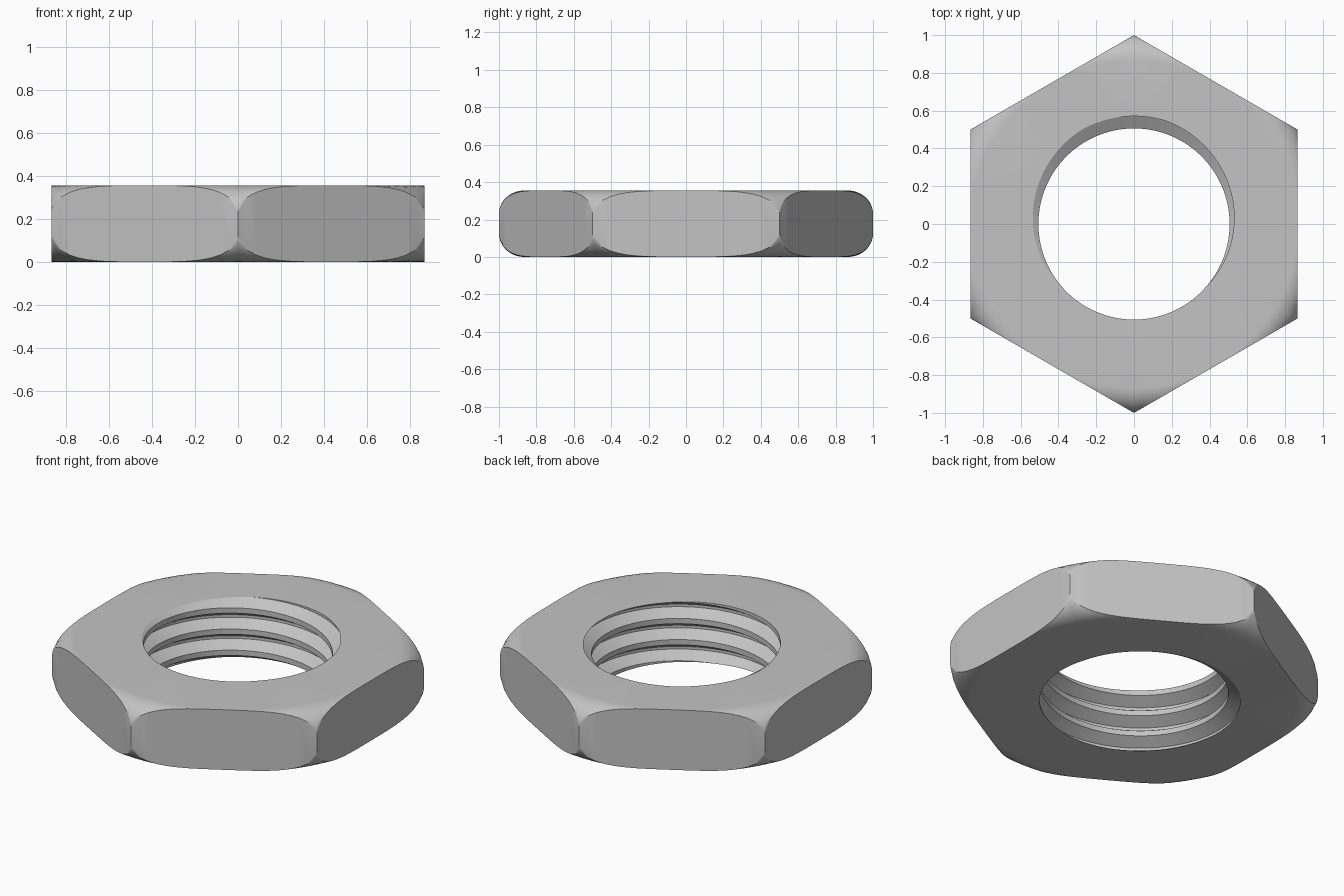
import bpy
import bmesh
from math import sin, cos, pi, sqrt, radians

old = bpy.data.objects.get("Cube")
if old:
    bpy.data.objects.remove(old, do_unlink=True)

HEIGHT = 0.355
FLAT = sqrt(3) / 2          # centre to flat side
ROUND_START = 0.865         # radius where the rounded corners begin
ROUND_W, ROUND_H = 0.135, 0.125
STEPS = 144                 # divisions around
PITCH = 0.125
CREST, ROOT = 0.506, 0.571
ROOT_ANGLE = radians(95)    # where the groove meets the top face

bm = bmesh.new()


def polar(radius, angle, z):
    return bm.verts.new((radius * cos(angle), radius * sin(angle), z))


# Helical thread surface, longer than the nut: one profile swept upward
profile = [(-1 / 16, ROOT), (1 / 16, ROOT), (3 / 8, CREST), (5 / 8, CREST)]
first, last = -5 * STEPS, 2 * STEPS
rows = {}
for j in range(first, last):
    turn = j / STEPS
    rows[j] = [polar(r, ROOT_ANGLE + turn * 2 * pi, HEIGHT + (turn + f) * PITCH)
               for f, r in profile]
for j in range(first, last - STEPS - 1):
    a = rows[j] + [rows[j + STEPS][0]]
    b = rows[j + 1] + [rows[j + 1 + STEPS][0]]
    for k in range(len(profile)):
        bm.faces.new((a[k], b[k], b[k + 1], a[k + 1]))

# Trim the thread flush with the top and bottom
for z, direction in ((HEIGHT, 1), (0, -1)):
    geom = bm.verts[:] + bm.edges[:] + bm.faces[:]
    bmesh.ops.bisect_plane(bm, geom=geom, dist=1e-6, plane_co=(0, 0, z),
                           plane_no=(0, 0, direction), clear_outer=True)
bmesh.ops.delete(bm, geom=[v for v in bm.verts if not v.link_faces],
                 context='VERTS')


# Hexagonal outside with turned, rounded corners
def outside_column(angle):
    sector = (angle + pi / 6) % (pi / 3) - pi / 6
    reach = FLAT / cos(sector) - ROUND_START
    curve = []
    for i in range(11):
        d = reach * sin(i / 10 * pi / 2)
        drop = ROUND_H * (1 - sqrt(max(0, 1 - (d / ROUND_W) ** 2)))
        curve.append((ROUND_START + d, drop))
    upper = [polar(r, angle, HEIGHT - d) for r, d in curve]
    lower = [polar(r, angle, d) for r, d in reversed(curve)]
    return upper + lower


columns = [outside_column(2 * pi * i / STEPS) for i in range(STEPS)]
for i, a in enumerate(columns):
    b = columns[(i + 1) % STEPS]
    for k in range(len(a) - 1):
        bm.faces.new((a[k], a[k + 1], b[k + 1], b[k]))

# Flat top and bottom faces between the hole and the rim
for z, direction in ((HEIGHT, 1), (0, -1)):
    rim = [e for e in bm.edges if e.is_boundary
           and all(abs(v.co.z - z) < 1e-4 for v in e.verts)]
    bmesh.ops.triangle_fill(bm, use_beauty=True, use_dissolve=False,
                            edges=rim, normal=(0, 0, direction))
bmesh.ops.recalc_face_normals(bm, faces=bm.faces[:])

mesh = bpy.data.meshes.new("hex_nut")
bm.to_mesh(mesh)
bm.free()
nut = bpy.data.objects.new("hex_nut", mesh)
bpy.context.collection.objects.link(nut)

# Plain grey metal
steel = bpy.data.materials.new("grey_steel")
steel.use_nodes = True
grey = (0.55, 0.55, 0.55, 1)
steel.diffuse_color = grey
steel.node_tree.nodes["Principled BSDF"].inputs["Base Color"].default_value = grey
mesh.materials.append(steel)

bpy.ops.object.select_all(action='DESELECT')
nut.select_set(True)
bpy.context.view_layer.objects.active = nut
bpy.ops.object.shade_smooth_by_angle(angle=radians(22))
